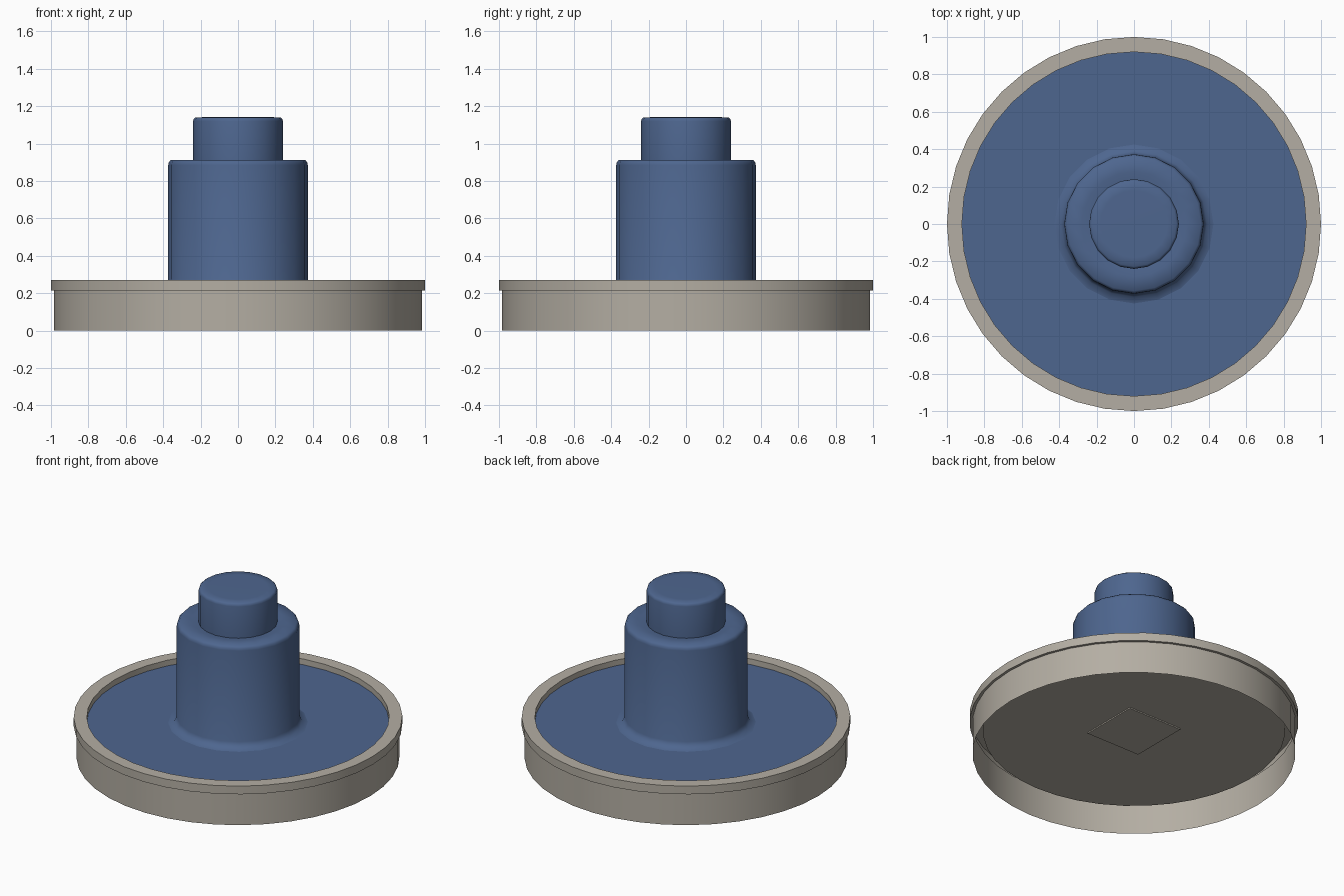
import bpy, bmesh, math

if "Cube" in bpy.data.objects:
    bpy.data.objects.remove(bpy.data.objects["Cube"])


def material(name, rgb):
    m = bpy.data.materials.new(name)
    m.diffuse_color = (*rgb, 1)
    m.use_nodes = True
    m.node_tree.nodes["Principled BSDF"].inputs["Base Color"].default_value = m.diffuse_color
    return m


stone = material("stone", (0.456, 0.423, 0.366))
water = material("water blue", (0.076, 0.133, 0.275))


def finish(name, bm, mat):
    me = bpy.data.meshes.new(name)
    bm.to_mesh(me)
    bm.free()
    me.materials.append(mat)
    ob = bpy.data.objects.new(name, me)
    bpy.context.collection.objects.link(ob)
    return ob


def revolve(name, profile, sides, mat, angle):
    """Spin (radius, height) points, running bottom to top, around z."""
    bm = bmesh.new()
    rings = []
    for r, z in profile:
        if r == 0:
            rings.append([bm.verts.new((0, 0, z))] * sides)
        else:
            rings.append([bm.verts.new((r * math.cos(2 * math.pi * i / sides),
                                        r * math.sin(2 * math.pi * i / sides), z))
                          for i in range(sides)])
    for a, b in zip(rings, rings[1:]):
        for i in range(sides):
            j = (i + 1) % sides
            quad = [a[i], a[j], b[j], b[i]]
            bm.faces.new(list(dict.fromkeys(quad)))
    ob = finish(name, bm, mat)
    bpy.ops.object.select_all(action='DESELECT')
    bpy.context.view_layer.objects.active = ob
    ob.select_set(True)
    bpy.ops.object.shade_smooth_by_angle(angle=math.radians(angle))
    return ob


# basin: hollow outer wall, overhanging rim and inner wall
revolve("basin_wall", [(0.983, 0), (0.983, 0.215), (1.0, 0.215), (1.0, 0.27),
                       (0.92, 0.27), (0.92, 0.16)], 40, stone, 30)

# raised floor, seen from below (faces down)
revolve("basin_floor", [(0, 0.16), (0.92, 0.16)], 40, stone, 30)

# square foot plate under the floor
bm = bmesh.new()
bmesh.ops.create_cube(bm, size=1)
for v in bm.verts:
    v.co.x *= 0.4
    v.co.y *= 0.4
    v.co.z = 0.152 if v.co.z < 0 else 0.162
finish("foot_plate", bm, stone)

# water pool
revolve("water_pool", [(0.92, 0.232), (0.4, 0.232), (0, 0.232)], 40, water, 30)

# water column: flared foot, wide body, narrow top
revolve("water_column", [(0.425, 0.232), (0.39, 0.242), (0.373, 0.275), (0.373, 0.885),
                         (0.37, 0.9), (0.358, 0.913), (0.28, 0.913), (0.24, 0.908),
                         (0.24, 1.12), (0.237, 1.132), (0.227, 1.14), (0.18, 1.141),
                         (0, 1.141)], 20, water, 50)
